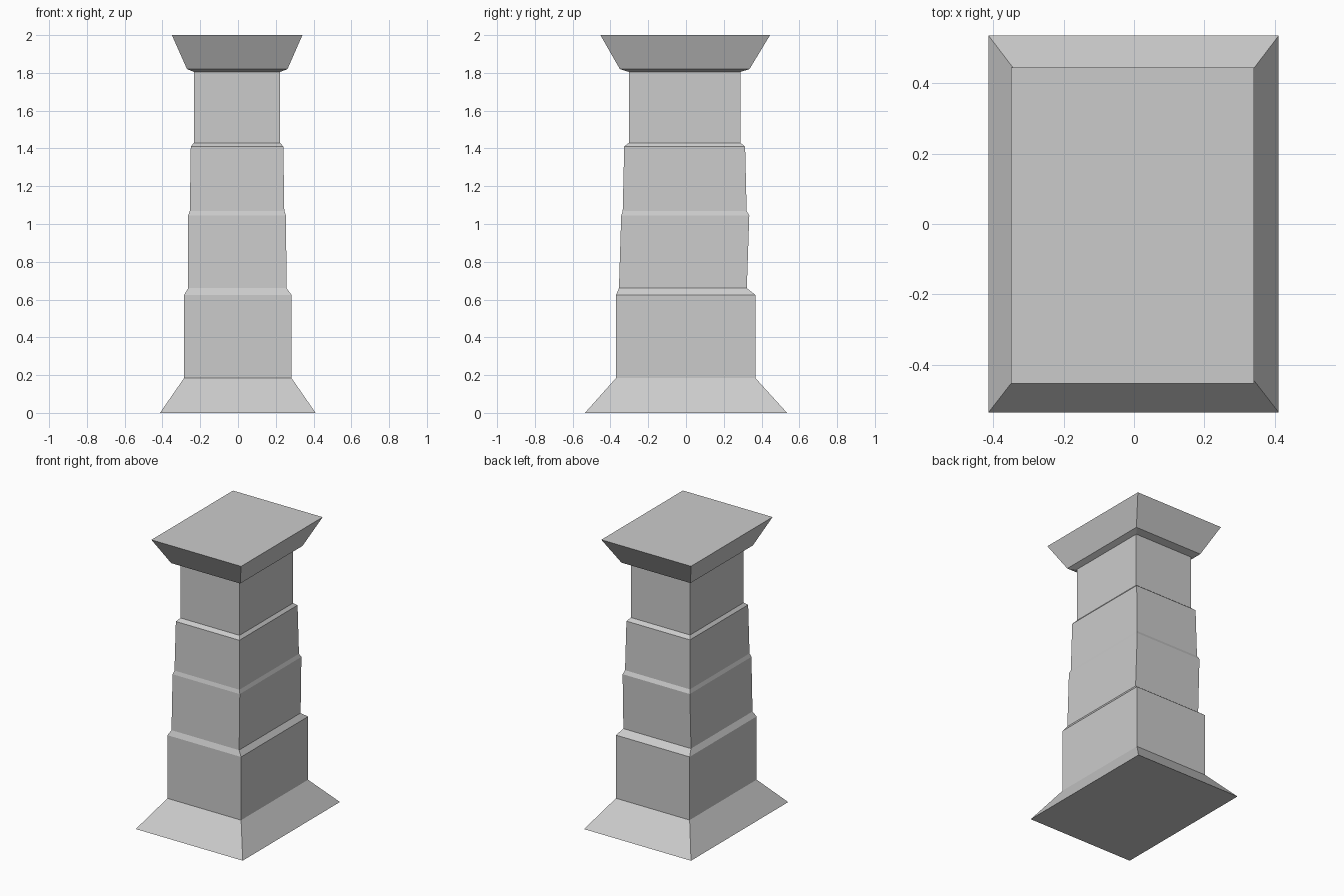
import bpy
import bmesh

old = bpy.data.objects.get("Cube")
if old:
    bpy.data.objects.remove(old, do_unlink=True)

# One plain stone colour
stone = bpy.data.materials.new("grey stone")
stone.use_nodes = True
colour = (0.6, 0.6, 0.6, 1)
stone.diffuse_color = colour
stone.node_tree.nodes["Principled BSDF"].inputs["Base Color"].default_value = colour

# Rectangular rings from the ground up: height, x min, x max, y min, y max
rings = [
    (0.00, -0.413, 0.411, -0.535, 0.535),   # flared foot
    (0.185, -0.285, 0.283, -0.37, 0.367),   # lower block
    (0.625, -0.285, 0.283, -0.37, 0.367),
    (0.66, -0.264, 0.257, -0.355, 0.322),   # middle block
    (1.045, -0.264, 0.254, -0.343, 0.335),
    (1.07, -0.255, 0.245, -0.335, 0.321),   # upper block
    (1.41, -0.25, 0.24, -0.327, 0.313),
    (1.43, -0.233, 0.223, -0.302, 0.288),   # neck
    (1.805, -0.233, 0.223, -0.302, 0.288),
    (1.82, -0.27, 0.262, -0.35, 0.336),     # flared cap
    (2.00, -0.35, 0.341, -0.453, 0.445),
]

# Skin the rings into one closed, flat-faced pillar
bm = bmesh.new()
loops = [[bm.verts.new((x, y, z)) for x, y in ((x0, y0), (x1, y0), (x1, y1), (x0, y1))]
         for z, x0, x1, y0, y1 in rings]
for low, high in zip(loops, loops[1:]):
    for i in range(4):
        j = (i + 1) % 4
        bm.faces.new((low[i], low[j], high[j], high[i]))
bm.faces.new(loops[0][::-1])
bm.faces.new(loops[-1])
bmesh.ops.recalc_face_normals(bm, faces=bm.faces)

mesh = bpy.data.meshes.new("stepped_pillar")
bm.to_mesh(mesh)
bm.free()
mesh.materials.append(stone)
pillar = bpy.data.objects.new("stepped_pillar", mesh)
bpy.context.collection.objects.link(pillar)
